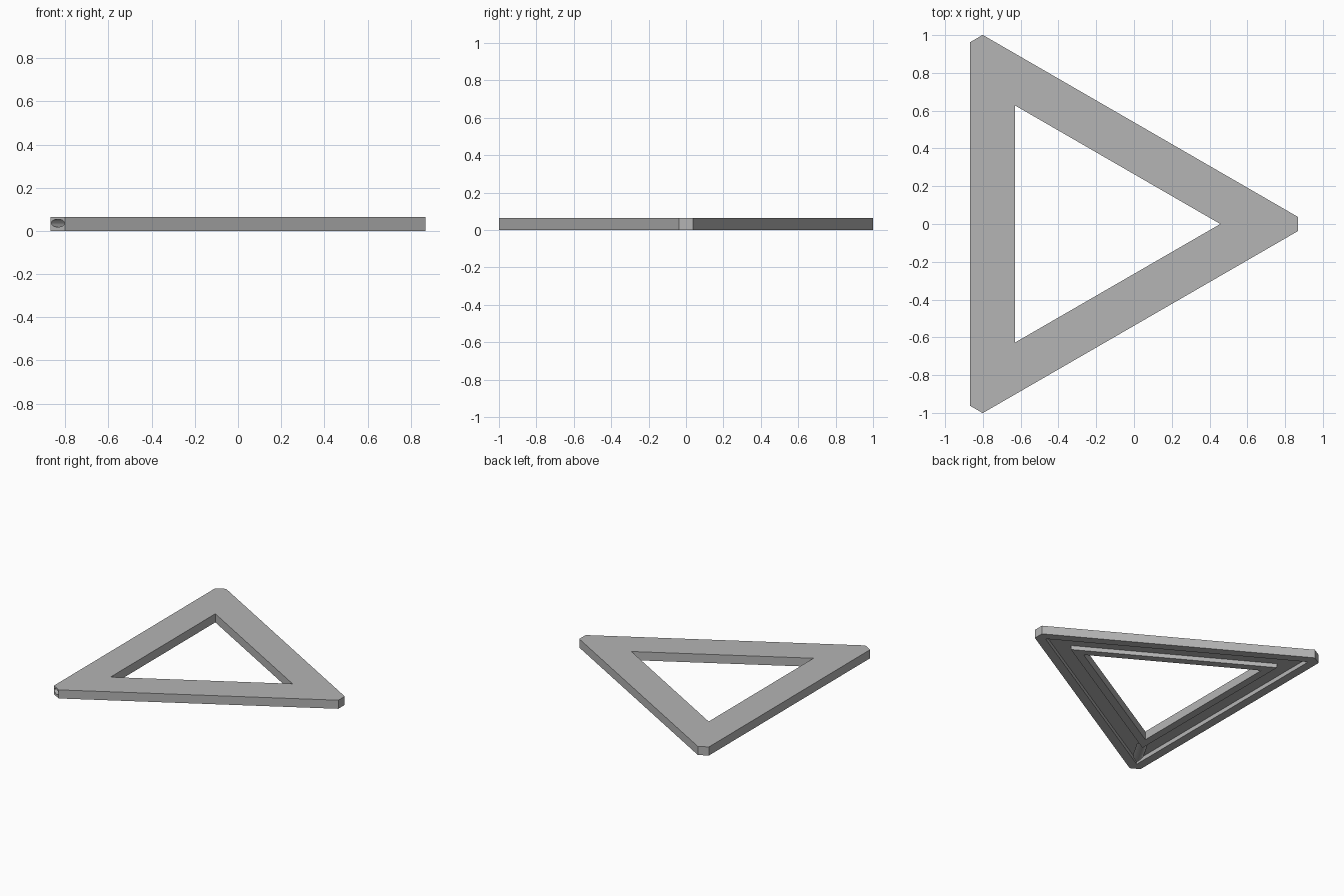
import bpy, bmesh
from math import cos, sin, pi, radians
from mathutils import Matrix, Vector

if "Cube" in bpy.data.objects:
    bpy.data.objects.remove(bpy.data.objects["Cube"])

HEIGHT = 0.065
CENTRE_X = -0.267          # centroid of the triangle
OUTER, HOLE = 0.6, 0.362   # inradii of outer edge and opening
GROOVE_OUT, GROOVE_IN = 0.535, 0.42
GROOVE_TOP = 0.032
TIP = 1.134                # distance of the blunt tips from the centroid

grey = bpy.data.materials.new("grey")
grey.use_nodes = True
colour = (0.46, 0.46, 0.46, 1)
grey.diffuse_color = colour
grey.node_tree.nodes["Principled BSDF"].inputs["Base Color"].default_value = colour


def triangle(inradius, z, tip=None):
    """Corner points of a triangle pointing to +x, blunted at distance tip."""
    points = []
    for k in range(3):
        a = k * 2 * pi / 3
        out, side = Vector((cos(a), sin(a))), Vector((-sin(a), cos(a)))
        if tip:
            w = (2 * inradius - tip) * math_tan30
            corners = [out * tip - side * w, out * tip + side * w]
        else:
            corners = [out * 2 * inradius]
        points += [(p.x + CENTRE_X, p.y, z) for p in corners]
    return points


math_tan30 = sin(radians(30)) / cos(radians(30))


def finish(name, bm):
    bmesh.ops.recalc_face_normals(bm, faces=bm.faces)
    mesh = bpy.data.meshes.new(name)
    bm.to_mesh(mesh)
    bm.free()
    mesh.materials.append(grey)
    obj = bpy.data.objects.new(name, mesh)
    bpy.context.collection.objects.link(obj)
    return obj


def loops_solid(name, loops, ring=False):
    """Skin a stack of equal loops; close it as a ring or cap both ends."""
    bm = bmesh.new()
    rows = [[bm.verts.new(p) for p in loop] for loop in loops]
    n = len(rows[0])
    pairs = list(zip(rows, rows[1:])) + ([(rows[-1], rows[0])] if ring else [])
    for a, b in pairs:
        for i in range(n):
            j = (i + 1) % n
            bm.faces.new((a[i], a[j], b[j], b[i]))
    if not ring:
        bm.faces.new(rows[0])
        bm.faces.new(rows[-1])
    return finish(name, bm)


def cut(body, cutter):
    cutter.hide_render = True
    mod = body.modifiers.new("cut", 'BOOLEAN')
    mod.operation, mod.solver, mod.object = 'DIFFERENCE', 'EXACT', cutter
    bpy.context.view_layer.objects.active = body
    bpy.ops.object.modifier_apply(modifier=mod.name)
    bpy.data.objects.remove(cutter)


# Blunt-cornered triangular plate
frame = loops_solid("triangle_frame", [triangle(OUTER, z, TIP) for z in (0, HEIGHT)])

# Open centre
cut(frame, loops_solid("opening_cutter", [triangle(HOLE, z) for z in (-0.1, 0.2)]))

# Groove running round the underside
cut(frame, loops_solid("groove_cutter", [
    triangle(GROOVE_OUT, -0.1), triangle(GROOVE_OUT, GROOVE_TOP),
    triangle(GROOVE_IN, GROOVE_TOP), triangle(GROOVE_IN, -0.1)], ring=True))

# Oval cable passage from the groove out through the front corner
bm = bmesh.new()
start, end = 2 * GROOVE_IN, TIP + 0.1
bmesh.ops.create_cone(bm, cap_ends=True, segments=24, radius1=1, radius2=1, depth=1)
place = (Matrix.Translation((CENTRE_X, 0, 0.036)) @ Matrix.Rotation(radians(240), 4, 'Z')
         @ Matrix.Translation(((start + end) / 2, 0, 0)) @ Matrix.Rotation(radians(90), 4, 'Y')
         @ Matrix.Diagonal((0.018, 0.036, end - start, 1)))
bmesh.ops.transform(bm, matrix=place, verts=bm.verts)
cut(frame, finish("passage_cutter", bm))
